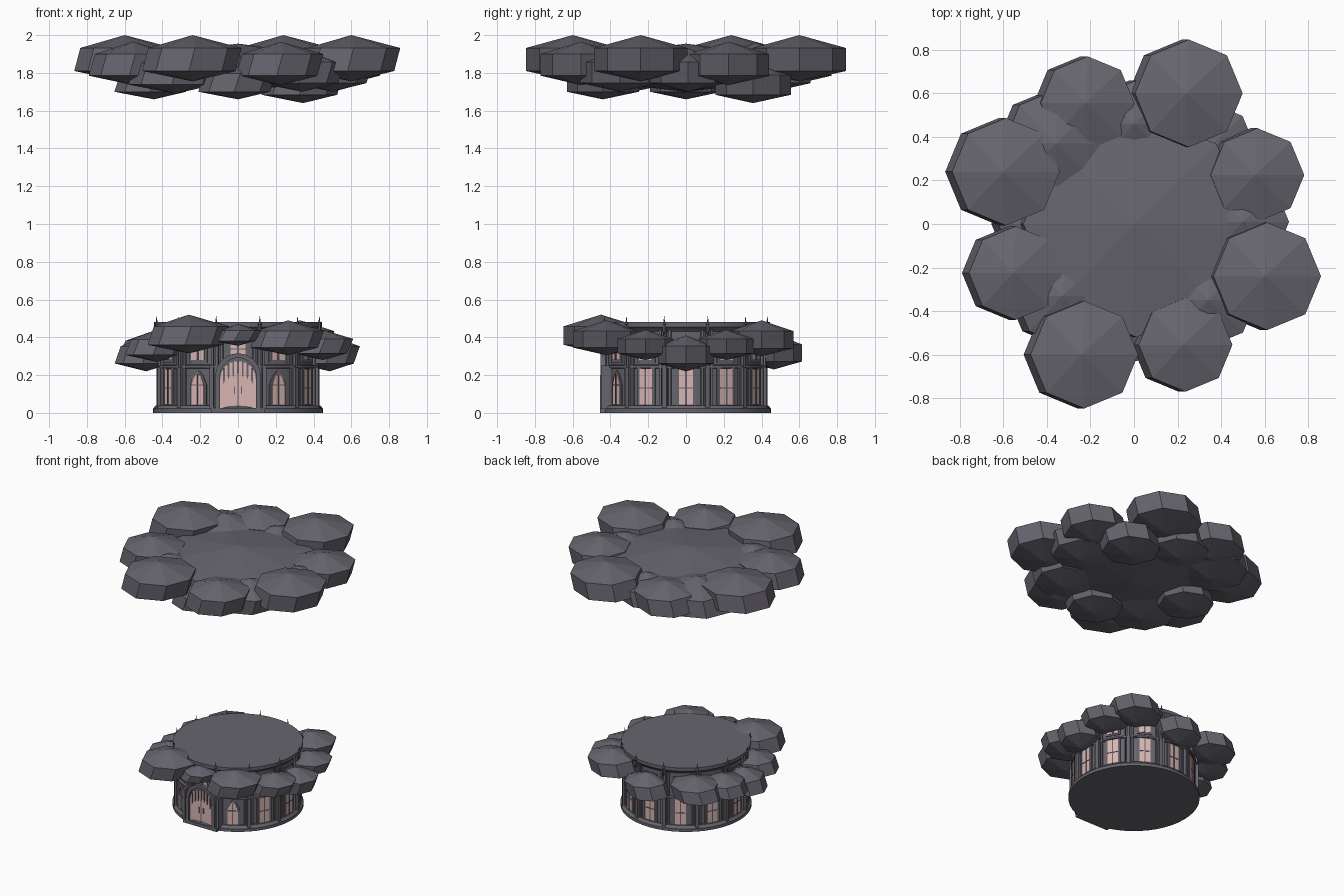
import bpy, bmesh, math
from mathutils import Matrix, Vector

if "Cube" in bpy.data.objects:
    bpy.data.objects.remove(bpy.data.objects["Cube"])


def material(name, rgb):
    m = bpy.data.materials.new(name)
    m.diffuse_color = (*rgb, 1)
    m.use_nodes = True
    m.node_tree.nodes["Principled BSDF"].inputs["Base Color"].default_value = m.diffuse_color
    return m


STONE = material("slate grey", (0.135, 0.13, 0.155))
GLASS = material("pale pink", (0.70, 0.47, 0.45))


def finish(name, bm, mat, smooth=False):
    bmesh.ops.recalc_face_normals(bm, faces=bm.faces)
    me = bpy.data.meshes.new(name)
    bm.to_mesh(me)
    bm.free()
    me.materials.append(mat)
    ob = bpy.data.objects.new(name, me)
    bpy.context.collection.objects.link(ob)
    if smooth:
        bpy.ops.object.select_all(action='DESELECT')
        ob.select_set(True)
        bpy.context.view_layer.objects.active = ob
        bpy.ops.object.shade_smooth_by_angle(angle=math.radians(30))
    return ob


def add_lathe(bm, rings, segs, centre=(0, 0)):
    """Rings are (radius, z, x shift); a zero radius closes in a point."""
    loops = []
    for r, z, dx in rings:
        count = 1 if r == 0 else segs
        loops.append([bm.verts.new((centre[0] + dx + r * math.cos(i * math.tau / segs),
                                    centre[1] + r * math.sin(i * math.tau / segs), z))
                      for i in range(count)])
    for a, b in zip(loops, loops[1:]):
        for i in range(segs):
            j = (i + 1) % segs
            quad = [a[i % len(a)], a[j % len(a)], b[j % len(b)], b[i % len(b)]]
            bm.faces.new(list(dict.fromkeys(quad)))


def lathe(name, rings, segs=48):
    bm = bmesh.new()
    add_lathe(bm, [(r, z, 0) for r, z in rings], segs)
    return finish(name, bm, STONE, True)


def cloud(name, x, y, r, top, rim_top, rim_low, bottom):
    """Eight-sided faceted puff with a slight lean."""
    bm = bmesh.new()
    add_lathe(bm, [(0, top, 0), (r, rim_top, 0.012), (r, rim_low, -0.02), (0, bottom, 0)], 8, (x, y))
    finish(name, bm, STONE)


def add_panel(bm, pts, r0, r1, deg):
    """Extrude a (u, z) outline from radius r0 to r1, facing deg round from the front."""
    rot = Matrix.Rotation(math.radians(deg), 3, 'Z')
    back, front = ([bm.verts.new(rot @ Vector((u, -r, z))) for u, z in pts] for r in (r0, r1))
    bm.faces.new(back)
    bm.faces.new(front)
    for i in range(len(pts)):
        j = (i + 1) % len(pts)
        bm.faces.new((back[i], back[j], front[j], front[i]))


def box(u, w, z0, z1):
    return [(u - w, z0), (u + w, z0), (u + w, z1), (u - w, z1)]


def pointed(w, z0, spring, top):
    return [(-w, z0), (w, z0), (w, spring), (w * 0.6, (spring + top) / 2 + 0.008), (0, top),
            (-w * 0.6, (spring + top) / 2 + 0.008), (-w, spring)]


def rounded(w, z0, spring, n=14):
    return [(-w, z0), (w, z0)] + [(w * math.cos(math.pi * i / n), spring + w * math.sin(math.pi * i / n))
                                  for i in range(n + 1)]


def arch_band(bm, r_in, r_out, z, r0, r1, n=14):
    for i in range(n):
        a, b = math.pi * i / n, math.pi * (i + 1) / n
        add_panel(bm, [(r * math.cos(t), z + r * math.sin(t))
                       for r, t in ((r_in, a), (r_out, a), (r_out, b), (r_in, b))], r0, r1, 0)


# Round hall: plinth, wall, ledges, roof
lathe("hall", [(0, 0), (0.45, 0), (0.45, 0.022), (0.435, 0.04), (0.42, 0.04), (0.42, 0.235),
               (0.433, 0.238), (0.433, 0.25), (0.42, 0.255), (0.42, 0.43), (0.437, 0.45),
               (0.445, 0.455), (0.445, 0.48), (0, 0.48)])

# Buttresses and finials between the bays
bm = bmesh.new()
for k in range(12):
    d = 15 + 30 * k
    add_panel(bm, box(0, 0.013, 0.02, 0.24), 0.40, 0.444, d)
    add_panel(bm, box(0, 0.009, 0.24, 0.46), 0.40, 0.438, d)
    for side in (-1, 1):
        add_panel(bm, box(side * 0.026, 0.006, 0.03, 0.44), 0.40, 0.43, d)
finish("buttresses", bm, STONE)
bm = bmesh.new()
for k in range(12):
    a = math.radians(15 + 30 * k - 90)
    c = (0.446 * math.cos(a), 0.446 * math.sin(a))
    add_lathe(bm, [(0, 0.41, 0), (0.009, 0.43, 0), (0.009, 0.465, 0), (0.012, 0.47, 0),
                   (0.005, 0.48, 0), (0, 0.515, 0)], 6, c)
finish("finials", bm, STONE)

# Windows: frame, pane and glazing bars in every bay except the door bay
frames, panes, bars = bmesh.new(), bmesh.new(), bmesh.new()
for k in range(12):
    d = 30 * k
    add_panel(frames, box(0, 0.054, 0.268, 0.402), 0.40, 0.424, d)
    add_panel(panes, box(0, 0.04, 0.28, 0.39), 0.42, 0.428, d)
    add_panel(bars, box(0, 0.005, 0.28, 0.39), 0.42, 0.433, d)
    add_panel(bars, box(0, 0.04, 0.335, 0.341), 0.42, 0.432, d)
    if k == 0:
        continue
    if k in (1, 11):
        add_panel(frames, pointed(0.05, 0.04, 0.15, 0.228), 0.40, 0.424, d)
        add_panel(panes, pointed(0.036, 0.045, 0.15, 0.212), 0.42, 0.428, d)
        add_panel(bars, box(0, 0.036, 0.145, 0.15), 0.42, 0.432, d)
        add_panel(bars, box(0, 0.003, 0.045, 0.205), 0.42, 0.432, d)
    else:
        add_panel(frames, box(0, 0.054, 0.04, 0.238), 0.40, 0.424, d)
        add_panel(panes, box(0, 0.038, 0.045, 0.232), 0.42, 0.428, d)
        add_panel(bars, box(0, 0.004, 0.045, 0.232), 0.42, 0.432, d)
        add_panel(bars, box(0, 0.038, 0.13, 0.135), 0.42, 0.431, d)
finish("window_frames", frames, STONE)
finish("window_panes", panes, GLASS)
finish("window_bars", bars, STONE)

# Entrance: step, surround, arch, pillars
bm = bmesh.new()
add_panel(bm, box(0, 0.14, 0, 0.025), 0.38, 0.455, 0)
add_panel(bm, rounded(0.115, 0.0, 0.195), 0.38, 0.434, 0)
arch_band(bm, 0.096, 0.12, 0.195, 0.42, 0.452)
for s in (-1, 1):
    add_panel(bm, box(s * 0.108, 0.012, 0.02, 0.2), 0.40, 0.455, 0)
    add_panel(bm, box(s * 0.14, 0.01, 0.02, 0.25), 0.38, 0.45, 0)
finish("entrance_surround", bm, STONE)
bm = bmesh.new()
add_panel(bm, rounded(0.094, 0.027, 0.18), 0.43, 0.438, 0)
finish("door", bm, GLASS)
# Hanging grille and centre post over the door
bm = bmesh.new()
add_panel(bm, box(0, 0.003, 0.027, 0.27), 0.43, 0.443, 0)
for i in range(-3, 4):
    u = i * 0.025
    top = 0.18 + math.sqrt(0.094 ** 2 - u * u)
    add_panel(bm, [(u, top - 0.085), (u + 0.005, top - 0.065), (u + 0.005, top),
                   (u - 0.005, top), (u - 0.005, top - 0.065)], 0.43, 0.444, 0)
for s in (-1, 1):
    add_panel(bm, box(s * 0.018, 0.003, 0.1, 0.14), 0.43, 0.444, 0)
finish("door_grille", bm, STONE)

# Puffs round the hall: x, y, radius, top, bottom
for x, y, r, top, low in [
        (-0.26, -0.45, 0.198, 0.52, 0.315), (0.265, -0.42, 0.178, 0.49, 0.305),
        (0, -0.47, 0.11, 0.47, 0.355), (0.45, -0.215, 0.148, 0.44, 0.28),
        (0.485, 0, 0.148, 0.41, 0.22), (0.45, 0.215, 0.148, 0.44, 0.28),
        (0.33, 0.40, 0.168, 0.49, 0.30), (0, 0.465, 0.148, 0.42, 0.23),
        (-0.35, 0.38, 0.168, 0.45, 0.27), (-0.46, 0.20, 0.148, 0.43, 0.27),
        (-0.485, 0, 0.148, 0.41, 0.22), (-0.43, -0.215, 0.148, 0.44, 0.27)]:
    h = top - low
    cloud("hall_cloud", x, y, r, top, top - 0.30 * h, low + 0.22 * h, low)

# Floating cloud cover: broad centre, then two rings each turned in quarter steps
cloud("canopy_centre", 0, 0, 0.52, 1.955, 1.885, 1.76, 1.70)
for q in range(4):
    c, s = round(math.cos(q * math.pi / 2)), round(math.sin(q * math.pi / 2))
    for name, x, y, r, zs in [("canopy_large_cloud", 0.6, -0.24, 0.247, (2.0, 1.932, 1.81, 1.755)),
                              ("canopy_medium_cloud", 0.555, 0.225, 0.215, (1.965, 1.90, 1.785, 1.735))]:
        cloud(name, c * x - s * y, s * x + c * y, r, *zs)

# Lower puffs filling between and hanging beneath
for x, y, r, top, low in [
        (0, 0.46, 0.20, 1.93, 1.70), (0.50, 0.01, 0.20, 1.93, 1.70),
        (-0.36, 0.37, 0.25, 1.96, 1.71), (0.34, -0.35, 0.21, 1.93, 1.70),
        (-0.33, -0.33, 0.23, 1.93, 1.69), (0.345, 0.355, 0.20, 1.86, 1.64),
        (0, -0.44, 0.19, 1.86, 1.66), (-0.445, 0, 0.19, 1.86, 1.66)]:
    h = top - low
    cloud("canopy_lower_cloud", x, y, r, top, top - 0.32 * h, low + 0.2 * h, low)
